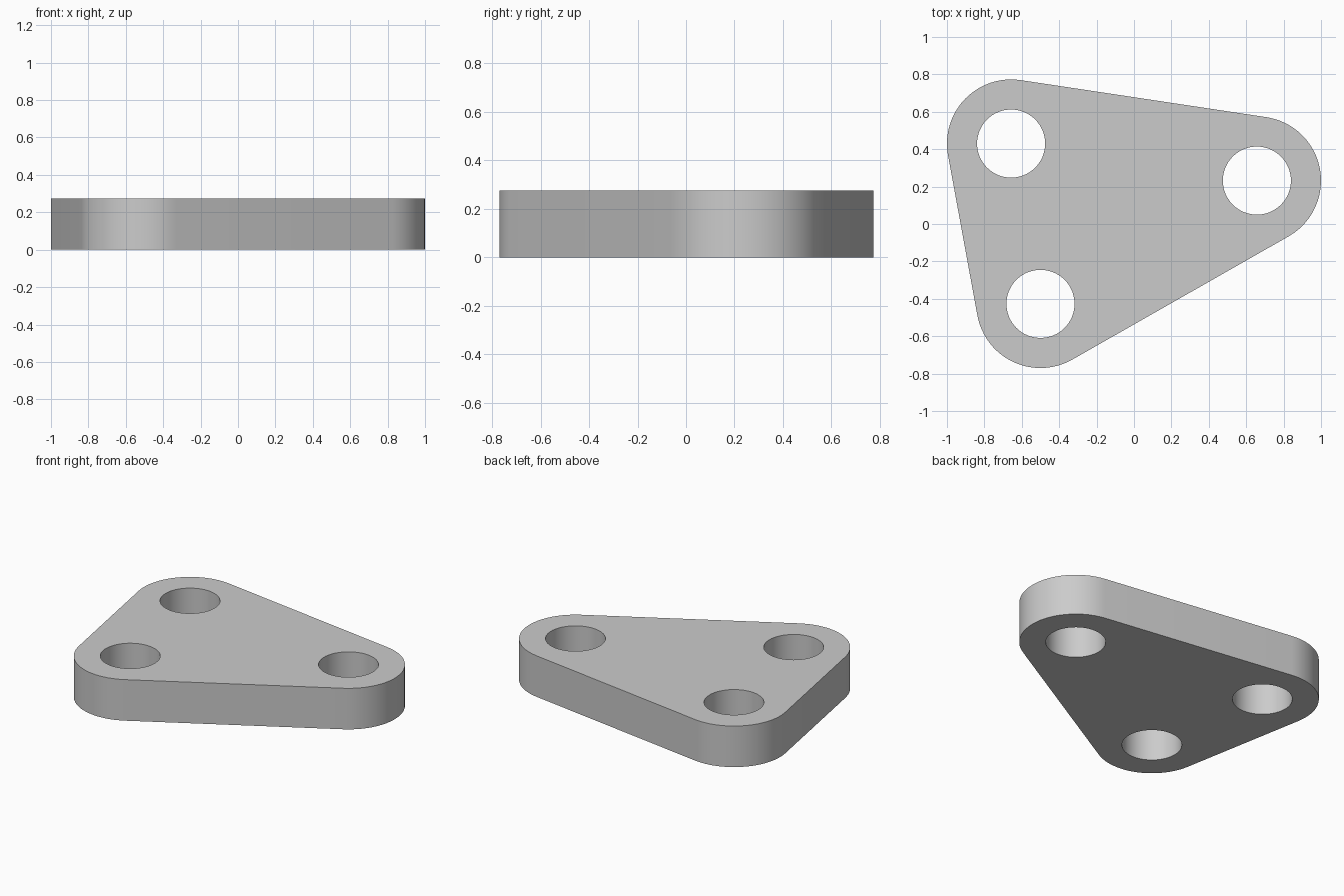
import bpy
import bmesh
from math import atan2, cos, sin, pi, tau, radians
from mathutils import Vector

default_cube = bpy.data.objects.get("Cube")
if default_cube:
    bpy.data.objects.remove(default_cube, do_unlink=True)

THICKNESS = 0.275
CORNER_RADIUS = 0.343
HOLE_RADIUS = 0.182
# Hole centres, counter-clockwise; the rounded corners share them
CENTRES = [Vector((0.657, 0.232)), Vector((-0.657, 0.43)), Vector((-0.5, -0.427))]


def arc(centre, radius, start, sweep, steps):
    return [(centre.x + radius * cos(start + sweep * i / steps),
             centre.y + radius * sin(start + sweep * i / steps), 0)
            for i in range(steps + 1)]


def add_loop(bm, points):
    verts = [bm.verts.new(p) for p in points]
    for a, b in zip(verts, verts[1:] + verts[:1]):
        bm.edges.new((a, b))


def outward_angle(a, b):
    d = b - a
    return atan2(d.y, d.x) - pi / 2


bm = bmesh.new()

# Rounded triangular outline: an arc at each corner joined by tangent lines
outline = []
for i, centre in enumerate(CENTRES):
    start = outward_angle(CENTRES[i - 1], centre)
    end = outward_angle(centre, CENTRES[(i + 1) % 3])
    outline += arc(centre, CORNER_RADIUS, start, (end - start) % tau, 24)
add_loop(bm, outline)

# Three through holes
for centre in CENTRES:
    add_loop(bm, arc(centre, HOLE_RADIUS, 0, tau, 64)[:-1])

# Fill between the loops and extrude to thickness
bmesh.ops.triangle_fill(bm, use_beauty=True, edges=bm.edges[:], normal=(0, 0, 1))
extruded = bmesh.ops.extrude_face_region(bm, geom=bm.faces[:], use_keep_orig=True)
top_verts = [g for g in extruded["geom"] if isinstance(g, bmesh.types.BMVert)]
bmesh.ops.translate(bm, verts=top_verts, vec=(0, 0, THICKNESS))
bmesh.ops.recalc_face_normals(bm, faces=bm.faces[:])

mesh = bpy.data.meshes.new("mounting_plate")
bm.to_mesh(mesh)
bm.free()
plate = bpy.data.objects.new("mounting_plate", mesh)
bpy.context.collection.objects.link(plate)

# Plain grey
grey = bpy.data.materials.new("light_grey")
grey.use_nodes = True
colour = (0.6, 0.6, 0.6, 1)
grey.diffuse_color = colour
grey.node_tree.nodes["Principled BSDF"].inputs["Base Color"].default_value = colour
mesh.materials.append(grey)

bpy.ops.object.select_all(action="DESELECT")
plate.select_set(True)
bpy.context.view_layer.objects.active = plate
bpy.ops.object.shade_smooth_by_angle(angle=radians(30))
